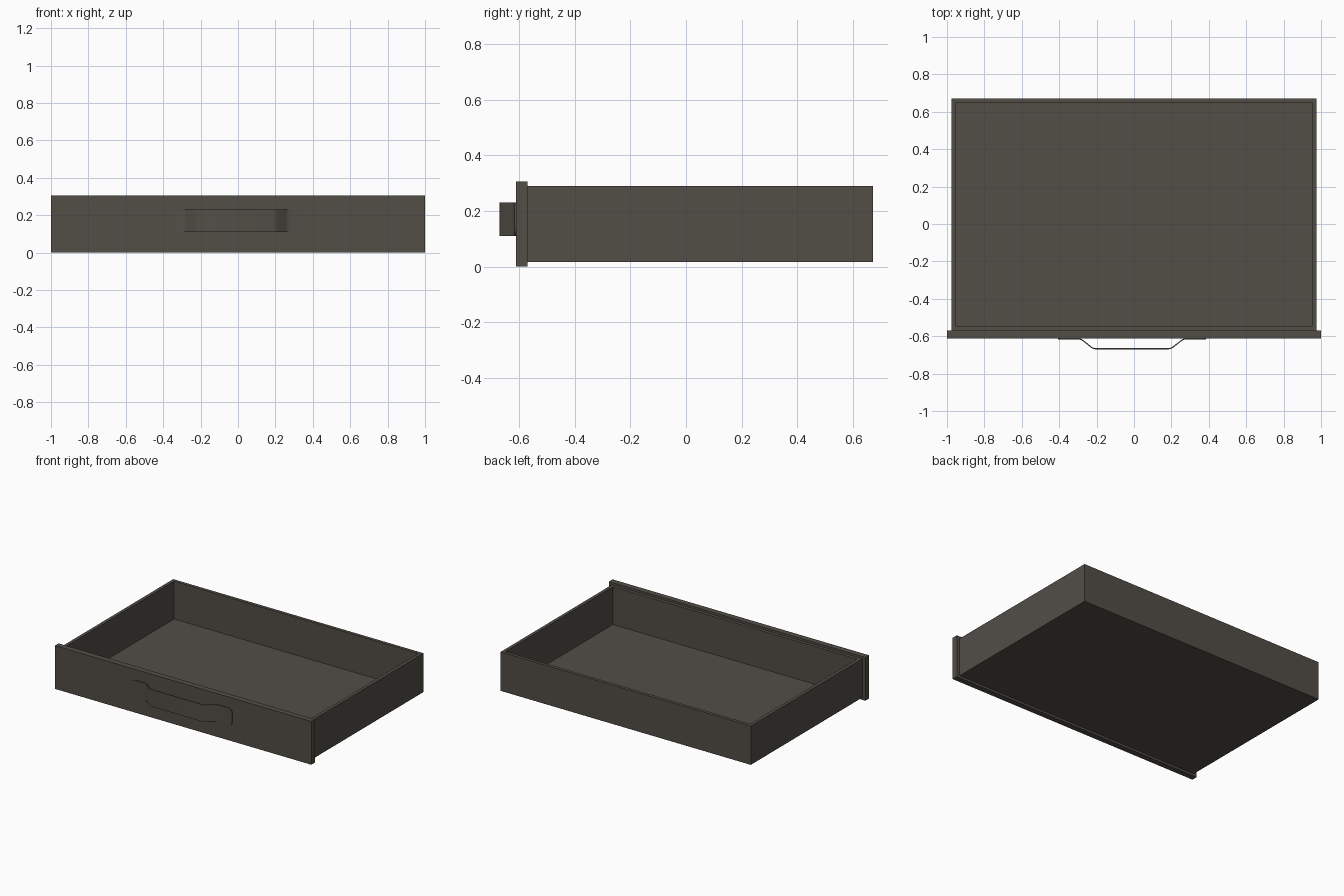
import bpy, bmesh, math

if "Cube" in bpy.data.objects:
    bpy.data.objects.remove(bpy.data.objects["Cube"])

mat = bpy.data.materials.new("dark_wood")
mat.diffuse_color = (0.085, 0.075, 0.062, 1)
mat.use_nodes = True
mat.node_tree.nodes["Principled BSDF"].inputs["Base Color"].default_value = mat.diffuse_color


def make_object(name, bm):
    bmesh.ops.recalc_face_normals(bm, faces=bm.faces)
    me = bpy.data.meshes.new(name)
    bm.to_mesh(me)
    bm.free()
    me.materials.append(mat)
    ob = bpy.data.objects.new(name, me)
    bpy.context.collection.objects.link(ob)
    return ob


def box(name, lo, hi):
    bm = bmesh.new()
    bmesh.ops.create_cube(bm, size=1)
    for v in bm.verts:
        v.co = [lo[i] + (v.co[i] + 0.5) * (hi[i] - lo[i]) for i in range(3)]
    return make_object(name, bm)


# Front panel, slightly larger than the tray
box("front_panel", (-1, -0.611, 0), (1, -0.57, 0.305))

# Tray: open box with thin walls and a thin floor, pushed in from a solid block
W, Y0, Y1, Z0, Z1, T, FLOOR = 0.976, -0.57, 0.672, 0.016, 0.29, 0.023, 0.008
tray = box("tray", (-W, Y0, Z0), (W, Y1, Z1))
bm = bmesh.new()
bm.from_mesh(tray.data)
top = max(bm.faces, key=lambda f: f.calc_center_median().z)
bmesh.ops.inset_region(bm, faces=[top], thickness=T, use_even_offset=True)
inner = bmesh.ops.extrude_discrete_faces(bm, faces=[top])["faces"][0]
for v in inner.verts:
    v.co.z = Z0 + FLOOR
bmesh.ops.recalc_face_normals(bm, faces=bm.faces)
bm.to_mesh(tray.data)
bm.free()

# Handle: bent metal strip with rounded mounting tabs
CX, CZ, HALF, R = -0.01, 0.17, 0.06, 0.03
Y_TAB, Y_GRIP = -0.611, -0.664
side = []  # distance from centre, y, half height
for i in range(7):
    a = math.radians(90 * i / 6)
    side.append((0.395 - R + R * math.cos(a), Y_TAB, HALF - R + R * math.sin(a)))
for x, t in ((0.285, 0), (0.272, 0.06), (0.26, 0.2),
             (0.216, 0.86), (0.206, 0.96), (0.195, 1)):
    side.append((x, Y_TAB + t * (Y_GRIP - Y_TAB), HALF))
path = [(-x, y, h) for x, y, h in side] + side[::-1]

bm = bmesh.new()
rows = [(bm.verts.new((CX + x, y, CZ - h)), bm.verts.new((CX + x, y, CZ + h)))
        for x, y, h in path]
for (a, b), (c, d) in zip(rows, rows[1:]):
    bm.faces.new((a, c, d, b))
for f in bm.faces:
    f.normal_update()
handle = make_object("handle", bm)
# Keep the strip's normals facing forward so the thickness grows outward
if handle.data.polygons[len(handle.data.polygons) // 2].normal.y > 0:
    handle.data.flip_normals()
mod = handle.modifiers.new("thickness", 'SOLIDIFY')
mod.thickness = 0.006
mod.offset = 1
bpy.context.view_layer.objects.active = handle
handle.select_set(True)
bpy.ops.object.modifier_apply(modifier="thickness")
bpy.ops.object.shade_smooth_by_angle(angle=math.radians(35))
